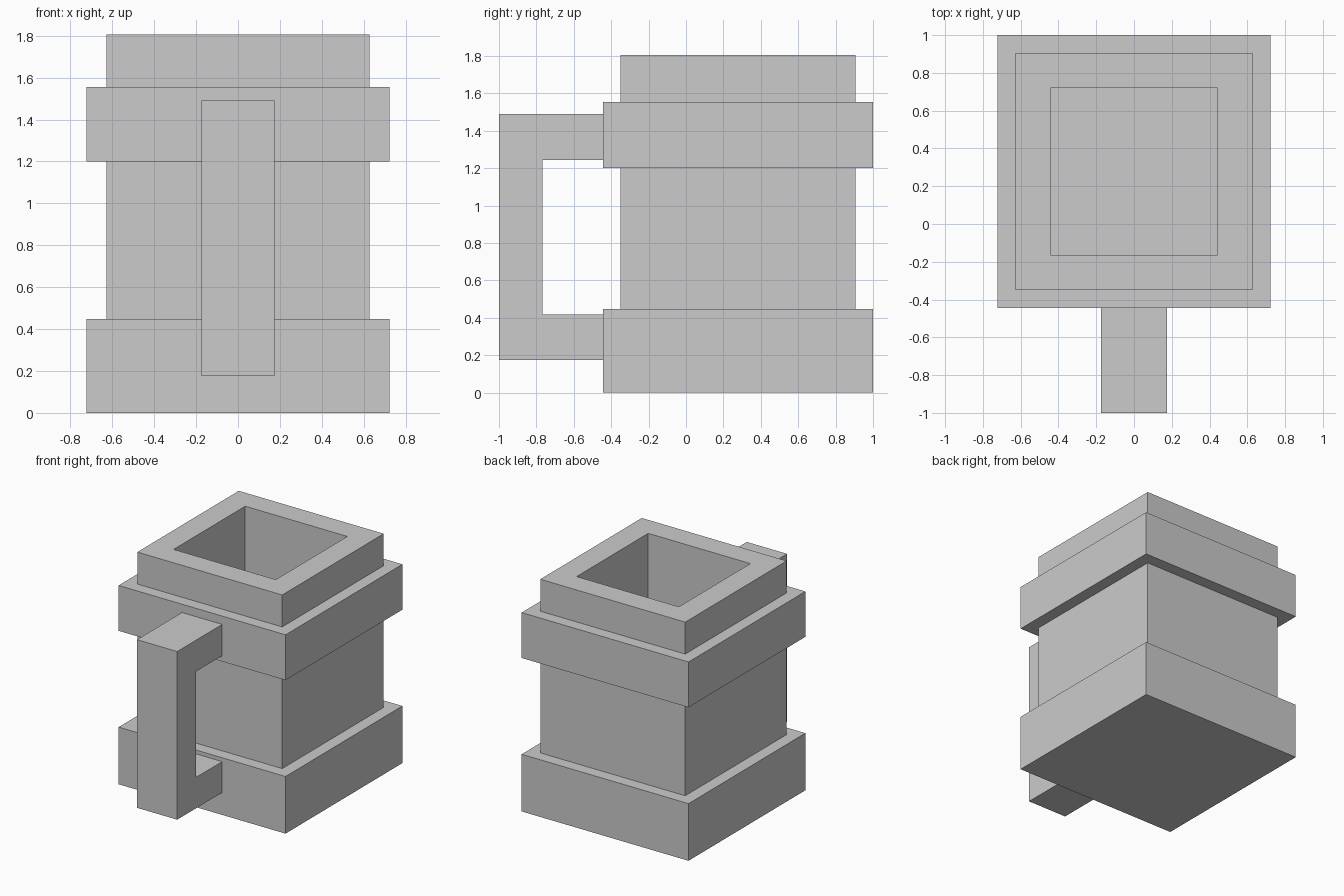
import bpy
import bmesh
from mathutils import Vector

cube = bpy.data.objects.get("Cube")
if cube:
    bpy.data.objects.remove(cube, do_unlink=True)

# One plain grey for the whole mug
grey = bpy.data.materials.new("plain grey")
grey.use_nodes = True
COLOUR = (0.6, 0.6, 0.6, 1)
grey.diffuse_color = COLOUR
grey.node_tree.nodes["Principled BSDF"].inputs["Base Color"].default_value = COLOUR

CENTRE_Y = 0.278
BODY, BAND, CAVITY, HANDLE = 0.627, 0.722, 0.442, 0.174   # half widths
FLOOR = 0.3


def finish(bm, name):
    bmesh.ops.recalc_face_normals(bm, faces=bm.faces)
    mesh = bpy.data.meshes.new(name)
    bm.to_mesh(mesh)
    bm.free()
    mesh.materials.append(grey)
    obj = bpy.data.objects.new(name, mesh)
    bpy.context.collection.objects.link(obj)
    return obj


def square_shell(name, profile):
    """Sweep a (half width, height) profile round a square and cap its ends."""
    bm = bmesh.new()
    corners = ((-1, -1), (1, -1), (1, 1), (-1, 1))
    rings = [[bm.verts.new((sx * r, CENTRE_Y + sy * r, z)) for sx, sy in corners]
             for r, z in profile]
    for a, b in zip(rings, rings[1:]):
        for i in range(4):
            j = (i + 1) % 4
            bm.faces.new((a[i], a[j], b[j], b[i]))
    bm.faces.new(rings[0])
    bm.faces.new(rings[-1])
    return finish(bm, name)


# Hollow body with a wide foot, a raised upper band and a thick rim
square_shell("mug_body", [
    (BAND, 0), (BAND, 0.447), (BODY, 0.447), (BODY, 1.2),
    (BAND, 1.2), (BAND, 1.555), (BODY, 1.555), (BODY, 1.805),
    (CAVITY, 1.805), (CAVITY, FLOOR)])

# Handle: a squared C outline extruded across its width
outline = [(-0.444, 0.175), (-1, 0.175), (-1, 1.49), (-0.444, 1.49),
           (-0.444, 1.245), (-0.768, 1.245), (-0.768, 0.417), (-0.444, 0.417)]
bm = bmesh.new()
side = bm.faces.new([bm.verts.new((-HANDLE, y, z)) for y, z in outline])
extruded = bmesh.ops.extrude_face_region(bm, geom=[side])["geom"]
bmesh.ops.translate(bm, vec=Vector((2 * HANDLE, 0, 0)),
                    verts=[v for v in extruded if isinstance(v, bmesh.types.BMVert)])
finish(bm, "handle")
